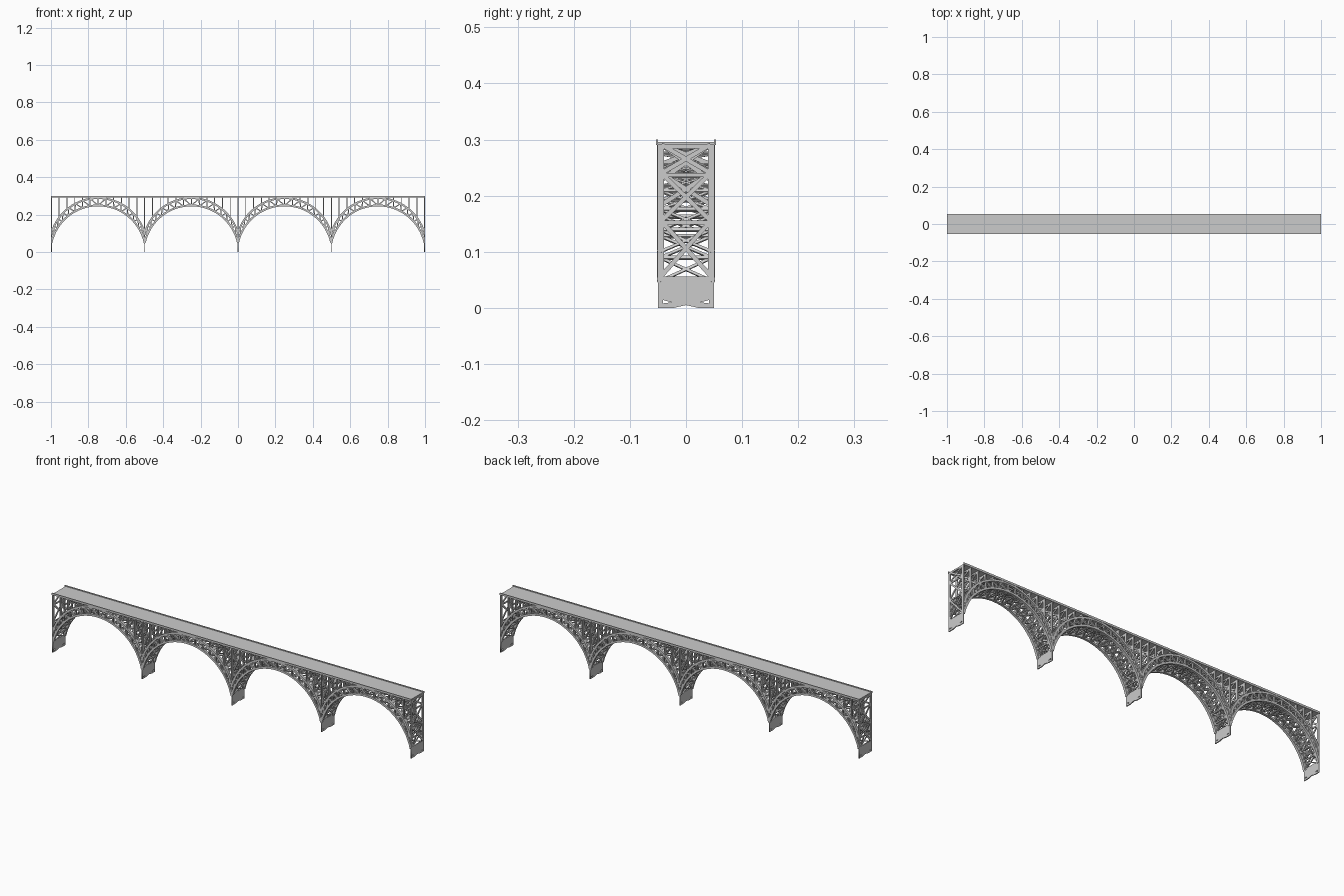
import bpy, bmesh, math
from mathutils import Vector as V

if "Cube" in bpy.data.objects:
    bpy.data.objects.remove(bpy.data.objects["Cube"])

S = 0.4988          # span of one arch
H = S / 2
YC = 0.046          # centre line of the two truss faces
DECK = 0.291
PIERS = [(i - 2) * S for i in range(5)]
CENTRES = [(i - 1.5) * S for i in range(4)]
N = 16              # truss panels per arch


def part(name, build):
    bm = bmesh.new()
    build(bm)
    bmesh.ops.recalc_face_normals(bm, faces=bm.faces)
    me = bpy.data.meshes.new(name)
    bm.to_mesh(me)
    bm.free()
    ob = bpy.data.objects.new(name, me)
    bpy.context.collection.objects.link(ob)
    return ob


def sweep(bm, rings):
    rows = [[bm.verts.new(p) for p in r] for r in rings]
    for a, b in zip(rows, rows[1:]):
        for k in range(4):
            bm.faces.new((a[k], a[(k + 1) % 4], b[(k + 1) % 4], b[k]))
    bm.faces.new(rows[0])
    bm.faces.new(rows[-1][::-1])


def bar(bm, a, b, normal, width, thick):
    """Flat bar from a to b; thick is measured along normal."""
    a, b = V(a), V(b)
    d = (b - a).normalized()
    side = d.cross(V(normal)).normalized()
    n = side.cross(d)
    offs = [side * (width / 2 * i) + n * (thick / 2 * j)
            for i, j in ((-1, -1), (1, -1), (1, 1), (-1, 1))]
    sweep(bm, [[a + o for o in offs], [b + o for o in offs]])


def box(bm, lo, hi):
    (x0, y0, z0), (x1, y1, z1) = lo, hi
    sweep(bm, [[(x, y0, z0), (x, y1, z0), (x, y1, z1), (x, y0, z1)] for x in (x0, x1)])


class Arc:
    def __init__(self, spring, crown):
        rise = crown - spring
        self.r = (H * H + rise * rise) / (2 * rise)
        self.c = crown - self.r
        self.half = math.asin(H / self.r)

    def at(self, cx, t, off=0):
        a = (2 * t - 1) * self.half
        return cx + (self.r + off) * math.sin(a), self.c + (self.r + off) * math.cos(a)

    def height(self, dx):
        return self.c + math.sqrt(self.r ** 2 - dx * dx)


INNER, OUTER = Arc(0.048, 0.249), Arc(0.100, 0.288)


# curved chords of both faces
def chords(bm):
    for cx in CENTRES:
        for arc in (INNER, OUTER):
            for s in (-1, 1):
                rings = []
                for i in range(2 * N + 1):
                    ring = []
                    for o, w in ((-1, -1), (1, -1), (1, 1), (-1, 1)):
                        x, z = arc.at(cx, i / (2 * N), o * 0.005)
                        x = max(cx - H, min(cx + H, x))
                        ring.append((x, s * YC + w * 0.006, z))
                    rings.append(ring)
                sweep(bm, rings)


# radial struts and diagonals between the chords
def web(bm):
    for cx in CENTRES:
        for s in (-1, 1):
            def p(arc, i):
                x, z = arc.at(cx, i / N)
                return x, s * YC, z
            for i in range(N + 1):
                if 0 < i < N:
                    bar(bm, p(INNER, i), p(OUTER, i), (0, 1, 0), 0.006, 0.009)
                if i < N // 2:
                    bar(bm, p(OUTER, i), p(INNER, i + 1), (0, 1, 0), 0.006, 0.008)
                elif i < N:
                    bar(bm, p(INNER, i), p(OUTER, i + 1), (0, 1, 0), 0.006, 0.008)


# struts and crosses that tie front and back chords together
def lateral(bm):
    for cx in CENTRES:
        for arc in (INNER, OUTER):
            for i in range(N + 1):
                x, z = arc.at(cx, i / N)
                n = (x - cx, 0, z - arc.c)
                if 0 < i < N:
                    bar(bm, (x, -YC, z), (x, YC, z), n, 0.006, 0.006)
                if i < N:
                    x2, z2 = arc.at(cx, (i + 1) / N)
                    for s in (-1, 1):
                        bar(bm, (x, -s * YC, z), (x2, s * YC, z2), n, 0.005, 0.004)


def post_list():
    posts = [(px, 0.045) for px in PIERS]
    for cx in CENTRES:
        for k in range(1, 12):
            dx = -H + k * S / 12
            posts.append((cx + dx, OUTER.height(dx)))
    return posts


# vertical posts from arch to deck
def posts(bm):
    for x, z in post_list():
        if z < DECK - 0.004:
            for s in (-1, 1):
                bar(bm, (x, s * 0.045, z), (x, s * 0.045, DECK), (0, 1, 0), 0.005, 0.011)


# cross frames between each pair of posts
def frames(bm):
    for x, z in post_list():
        base = 0.057 if z < 0.05 else z
        levels = [base] + [l for l in (0.155, 0.24, DECK) if l > base + 0.025]
        for lo, hi in zip(levels, levels[1:]):
            bar(bm, (x, -YC, hi - 0.003), (x, YC, hi - 0.003), (1, 0, 0), 0.007, 0.004)
            for s in (-1, 1):
                bar(bm, (x, -s * 0.044, lo), (x, s * 0.044, hi), (1, 0, 0), 0.008, 0.0035)


# deck plate, edge beams and floor beams
def deck(bm):
    box(bm, (-0.996, -0.05, 0.291), (0.996, 0.05, 0.2955))


def edges(bm):
    for s in (-1, 1):
        box(bm, (-1, s * 0.0515 - 0.002, 0.29), (1, s * 0.0515 + 0.002, 0.30))


def floor_beams(bm):
    for i in range(49):
        x = -2 * S + i * S / 12
        box(bm, (x - 0.002, -0.05, 0.284), (x + 0.002, 0.05, 0.292))


part("arch_chords", chords)
part("arch_web", web)
part("arch_lateral_bracing", lateral)
part("spandrel_posts", posts)
part("cross_frames", frames)
part("deck_plate", deck)
part("deck_edge_beams", edges)
part("floor_beams", floor_beams)

# pier plates: notched outline with small corner holes
outline = [(-0.05, 0), (-0.022, 0), (0, 0.005), (0.022, 0), (0.05, 0), (0.05, 0.056), (-0.05, 0.056)]
hole = [(0.026, 0.010), (0.041, 0.008), (0.041, 0.014)]
for i, px in enumerate(PIERS):
    cu = bpy.data.curves.new("pier_plate", 'CURVE')
    cu.dimensions, cu.fill_mode, cu.extrude = '2D', 'BOTH', 0.0024
    for loop in (outline, hole, [(-y, z) for y, z in hole]):
        sp = cu.splines.new('POLY')
        sp.points.add(len(loop) - 1)
        for pt, (y, z) in zip(sp.points, loop):
            pt.co = (y, z, 0, 1)
        sp.use_cyclic_u = True
    ob = bpy.data.objects.new(f"pier_plate_{i + 1}", cu)
    ob.rotation_euler = (math.pi / 2, 0, math.pi / 2)
    ob.location.x = px
    bpy.context.collection.objects.link(ob)
